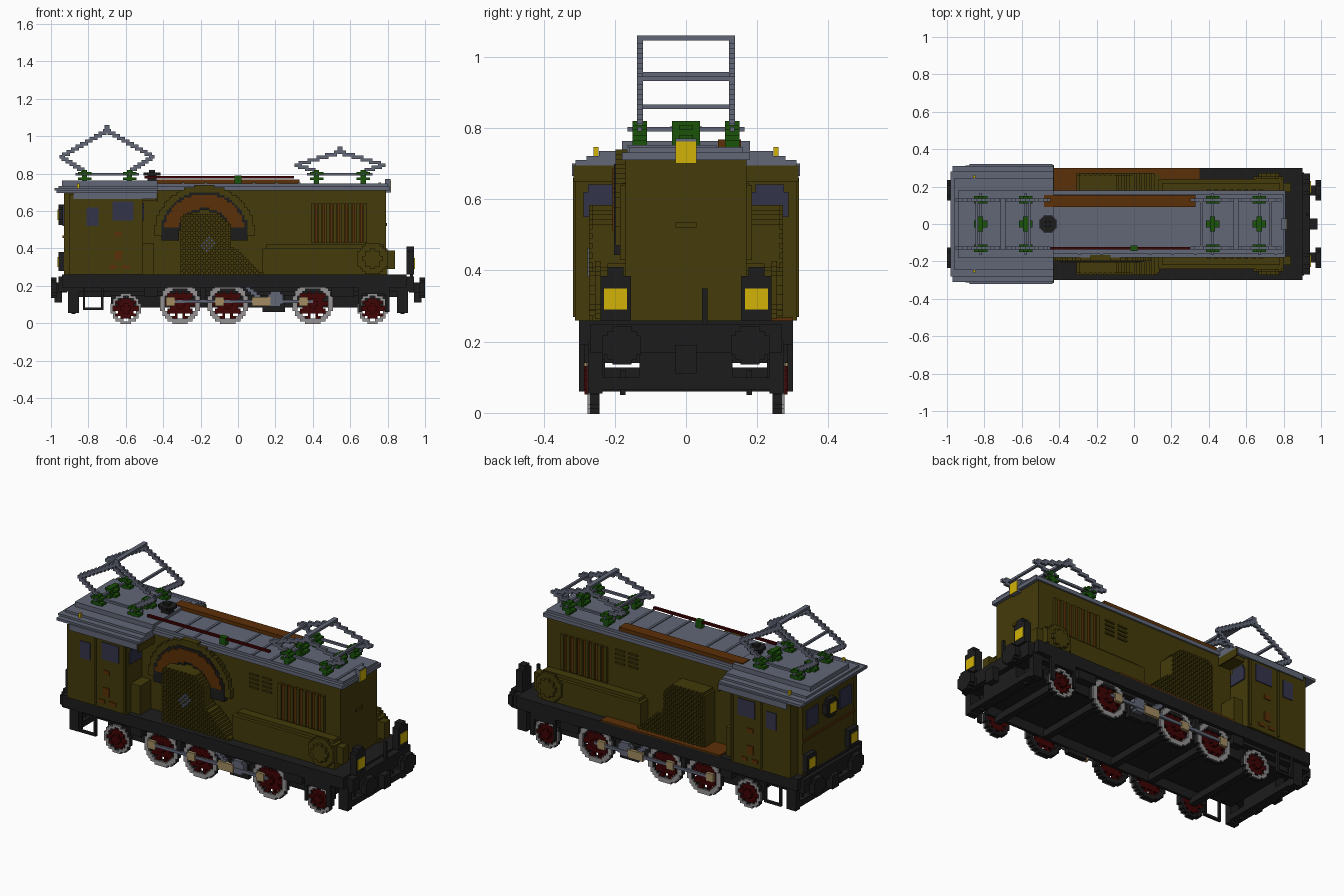
import bpy, bmesh, math

cube = bpy.data.objects.get("Cube")
if cube:
    bpy.data.objects.remove(cube)

V = 0.0135  # size of one building block


def material(name, r, g, b):
    m = bpy.data.materials.new(name)
    m.use_nodes = True
    m.diffuse_color = (r, g, b, 1)
    m.node_tree.nodes["Principled BSDF"].inputs["Base Color"].default_value = (r, g, b, 1)
    return m


OLIVE = material("olive", .056, .043, .003)
GREY = material("blue_grey", .12, .135, .18)
BLACK = material("black", .012, .012, .012)
BROWN = material("brown", .105, .029, .002)
RED = material("dark_red", .05, .001, .001)
GREEN = material("green", .01, .085, .003)
YELLOW = material("yellow", .64, .45, .002)
STEEL = material("light_steel", .3, .29, .29)
TAN = material("tan", .36, .26, .12)
GLASS = material("window_blue", .033, .033, .07)


def part(name, mat, boxes, mirror=False):
    """Join boxes (x0, x1, y0, y1, z0, z1) into one object, optionally mirrored in y."""
    bm = bmesh.new()
    for x0, x1, y0, y1, z0, z1 in boxes:
        for s in ((1, -1) if mirror else (1,)):
            cube_verts = bmesh.ops.create_cube(bm, size=1)["verts"]
            for v in cube_verts:
                v.co = ((x0 + x1) / 2 + v.co.x * (x1 - x0),
                        s * (y0 + y1) / 2 + v.co.y * (y1 - y0),
                        (z0 + z1) / 2 + v.co.z * (z1 - z0))
    me = bpy.data.meshes.new(name)
    bm.to_mesh(me)
    bm.free()
    me.materials.append(mat)
    ob = bpy.data.objects.new(name, me)
    bpy.context.collection.objects.link(ob)


def runs(test, radius, cx, cz):
    """Stepped rows of blocks where test(dx, dz) holds, as (u0, u1, z0, z1)."""
    n = math.ceil(radius / V)
    out = []
    for j in range(-n, n):
        start = None
        for i in range(-n, n + 1):
            inside = i < n and test((i + .5) * V, (j + .5) * V)
            if inside and start is None:
                start = i
            if not inside and start is not None:
                out.append((cx + start * V, cx + i * V, cz + j * V, cz + (j + 1) * V))
                start = None
    return out


def disc(cx, cz, r, y0, y1, r_in=0):
    rows = runs(lambda a, b: r_in <= math.hypot(a, b) < r, r, cx, cz)
    return [(a, b, y0, y1, c, d) for a, b, c, d in rows]


def end_disc(cy, cz, r, x0, x1):
    rows = runs(lambda a, b: math.hypot(a, b) < r, r, cy, cz)
    return [(x0, x1, a, b, c, d) for a, b, c, d in rows]


def stair(points, y0, y1, half=V * .65):
    """Stepped rod along a path in x and z."""
    out = []
    for (xa, za), (xb, zb) in zip(points, points[1:]):
        n = max(1, round(abs(zb - za) / V))
        for k in range(n + 1):
            xs = [xa + (xb - xa) * max(0, min(1, (k + o) / n)) for o in (-.5, .5)]
            z = za + (zb - za) * k / n
            out.append((min(xs) - half, max(xs) + half, y0, y1, z - half, z + half))
    return out


# Running frame, skirts and end beams
part("running_frame", BLACK, [(-.94, .90, -.30, .30, .19, .26), (-.96, .94, -.27, .27, .17, .25),
                              (-.85, .85, -.23, .23, .14, .19)])
part("inner_frame", BLACK, [(-.68, .80, .228, .243, .085, .15), (-.5, -.43, .23, .29, .14, .2),
                            (.5, .62, .23, .29, .14, .2), (.13, .25, .23, .26, .06, .15),
                            (-.20, -.17, .23, .29, .12, .2)], True)
part("end_guards", BLACK, [(s * .88 - .03, s * .88 + .03, -.26, .26, .065, .1) for s in (-1, 1)]
     + [(s * .88 - .03, s * .88 + .03, -.13, .13, .065, .18) for s in (-1, 1)])
part("end_guard_posts", BLACK, [(s * .88 - .03, s * .88 + .03, .235, .275, .055, .2) for s in (-1, 1)]
     + [(s * .88 - .01, s * .88 + .01, .17, .185, .05, .12) for s in (-1, 1)], True)
part("side_steps", BLACK, [(-.83, -.72, .285, .3, .07, .083), (-.83, -.817, .285, .3, .07, .2),
                           (-.733, -.72, .285, .3, .07, .2), (.645, .66, .285, .3, .06, .2),
                           (.785, .81, .285, .3, .06, .2), (.645, .81, .285, .3, .155, .2)], True)

# Buffers and couplings
buffers = []
for s in (-1, 1):
    for cy in (-.18, .18):
        buffers += end_disc(cy, .19, .057, s * .985 - .015, s * .985 + .015)
        buffers += end_disc(cy, .19, .032, s * .945 - .03, s * .945 + .03)
    buffers.append((s * .96 - .02, s * .96 + .02, -.03, .03, .11, .19))
part("buffers_and_couplings", BLACK, buffers)
part("hand_post", BLACK, [(.92, .935, .045, .06, .2, .35)])

# Wheels with dark treads and light outer faces
treads, tyres, spokes, hubs, axles = [], [], [], [], []
for cx, r in ((-.60, .08), (.72, .08), (-.31, .107), (-.055, .107), (.40, .107)):
    treads += disc(cx, r - .002, r, .243, .27, r * .77)
    tyres += disc(cx, r - .002, r, .27, .277, r * .77)
    rows = runs(lambda a, b: math.hypot(a, b) < r * .79 and
                (math.hypot(a, b) < r * .55 or math.cos(10 * math.atan2(b, a)) > -.2), r, cx, r - .002)
    spokes += [(a, b, .245, .268, c, d) for a, b, c, d in rows]
    hubs += disc(cx, r - .002, .022, .268, .285)
    axles.append((cx - .02, cx + .02, -.245, .245, r - .02, r + .02))
part("wheel_treads", BLACK, treads, True)
part("wheel_tyres", STEEL, tyres, True)
part("wheel_spokes", RED, spokes, True)
part("wheel_hubs", RED, hubs, True)
part("axles", BLACK, axles)
part("coupling_rods", GREY, [(-.36, .40, .28, .293, .108, .125)] + disc(.20, .13, .045, .26, .29)
     + stair([(.05, .19), (.12, .13)], .265, .285), True)
part("rod_bearings", TAN, [(x - w, x + w, .278, .297, .092, .14)
                           for x, w in ((-.36, .024), (-.10, .024), (.125, .05), (.35, .024))], True)

# Driver cab
part("cab_body", OLIVE, [(-.90, -.51, -.312, .312, .26, .69), (-.93, -.51, -.24, .24, .26, .70),
                         (-.56, -.44, -.28, .28, .655, .71), (-.436, -.428, -.316, .316, .65, .695)])
part("cab_door_frame", OLIVE, [(x, x + V, .312, .318, .27, .66) for x in (-.72, -.53)], True)
part("cab_side_windows", GLASS, [(-.81, -.745, .312, .317, .52, .62), (-.67, -.56, .312, .317, .55, .65)], True)
part("cab_door_marks", BROWN, [(x - .02, x + .02, .312, .317, z - w, z + w) for x, z, w in
                               ((-.64, .475, .012), (-.64, .36, .025), (-.67, .30, .01), (-.60, .30, .01))], True)
part("cab_forward_windows", GLASS, [(-.51, -.503, .18, .288, .55, .62), (-.51, -.503, .195, .275, .62, .642)], True)
part("cab_end_windows", GLASS, [(-.937, -.93, .1, .21, .52, .63)], True)
part("cab_end_stripe", BROWN, [(-.937, -.93, -.24, .24, .455, .468)])
part("cab_roof_sides", GREY, [(-.88, -.437, .30, .32, .665, .70)], True)
part("cab_roof", GREY, [(-.97, -.43, -.31, .31, .695, .71), (-.98, -.43, -.28, .28, .71, .722),
                        (-.96, -.43, -.245, .245, .722, .735), (-.94, -.43, -.18, .18, .735, .763)])
part("marker_lamps", YELLOW, [(-.862, -.848, .246, .26, .715, .747)], True)

# Machine room
part("machine_room", OLIVE, [(-.52, .79, -.17, .17, .26, .71)])
part("machine_room_roof", GREY, [(-.45, .81, -.18, .18, .71, .732), (-.45, .80, -.16, .16, .732, .747)])
part("roof_panel_ribs", GREY, [(x, x + V, -.165, .085, .745, .752) for x in (-.3, -.18, .08, .2, .32, .75)])
part("wall_cabinet", OLIVE, [(-.51, -.45, .17, .27, .26, .43)], True)
part("end_slot", OLIVE, [(.79, .797, -.03, .03, .52, .535)])

# Arched surround on the front wall
cx, cz = -.18, .47
part("arch_rim", OLIVE, [b for b in disc(cx, cz, .27, -.198, -.165, .185) if b[4] >= cz])
part("arch_edge", BLACK, [b for b in disc(cx, cz, .235, -.202, -.17, .13) if b[4] >= .43])
part("arch_panel", BROWN, [b for b in disc(cx, cz, .222, -.207, -.2, .145) if b[4] >= .5])

# Lattice cage with a stepped slope
cage_z = .26 + V * 12


def in_cage(a, b):
    top = .585 - max(0, abs(a + .03) - .09) * .9
    if a > .12:
        top = .42 - (a - .12) * .9
    return -.15 < a < .31 and .26 <= cage_z + b < top


cage = runs(in_cage, .34, -.16, cage_z)
part("cage", OLIVE, [(a, b, .17, .262, c, d) for a, b, c, d in cage], True)
lattice = runs(lambda a, b: in_cage(a, b) and (math.floor(a / V) + math.floor(b / V)) % 2 == 0,
               .34, -.16, cage_z)
part("cage_lattice", OLIVE, [(a, b, .262, .272, c, d) for a, b, c, d in lattice], True)
boss = runs(lambda a, b: abs(a) + abs(b) < .05 and
            (math.floor(a / V) + math.floor(b / V)) % 2 == 0, .06, -.16, cage_z)
part("cage_boss", GREY, [(a, b, -.276, -.262, c, d) for a, b, c, d in boss])

# Equipment boxes low on the side
part("side_box", OLIVE, [(.13, .80, .17, .24, .26, .40), (.15, .78, .17, .22, .40, .42),
                         (.80, .84, .17, .22, .29, .39)] + disc(.72, .345, .085, .24, .255), True)
part("side_box_cap", OLIVE, disc(.72, .345, .05, .255, .272), True)

# Louvres and grille
part("louvres", OLIVE, [(x, x + .06, .17, .178, z, z + .009) for x in (.195, .28)
                        for z in (.56, .585, .61, .635)], True)
part("grille_bars", OLIVE, [(.39 + k * .04, .41 + k * .04, .17, .186, .43, .64) for k in range(8)], True)
part("grille_slats", BROWN, [(.412 + k * .04, .425 + k * .04, .17, .179, .43, .64) for k in range(7)], True)
part("walkway_board", BROWN, [(-.43, .35, .17, .30, .26, .268)])

# Headlights set flush in dark housings
part("headlight_mounts", BLACK, [(.90, .942, .155, .24, .26, .385), (.90, .942, .175, .22, .385, .41),
                                 (-.96, -.90, .155, .24, .28, .38)], True)
part("headlights", YELLOW, [(.942, .946, .166, .23, .29, .35), (-.964, -.96, .17, .225, .30, .355)], True)
part("cab_lamp_ring", BLACK, end_disc(0, .58, .052, -.96, -.93))
part("cab_lamp", YELLOW, end_disc(0, .58, .032, -.964, -.96))
part("roof_lamp_case", GREY, [(.785, .815, -.03, .03, .70, .77)])
part("roof_lamp", YELLOW, [(.815, .819, -.03, .03, .70, .762)])

# Roof equipment
part("roof_board", BROWN, [(-.48, .33, .09, .155, .747, .768)])
part("roof_conductor", RED, [(-.5, .30, -.137, -.122, .775, .788)])
part("horn", BLACK, [(-.485, -.435, -.025, .025, .745, .79), (-.505, -.415, -.025, .025, .79, .805),
                     (-.485, -.435, -.045, .045, .79, .805), (-.495, -.425, -.036, .036, .79, .805),
                     (-.475, -.445, -.015, .015, .805, .82)])

insulators, frames = [(-.02, .02, -.145, -.115, .745, .79)], []
for xa, xb in ((-.82, -.58), (.42, .67)):
    for x in (xa, xb):
        for y, w in ((-.13, .02), (.13, .02), (0, .04)):
            insulators += [(x - .014, x + .014, y - w, y + w, .745, .82),
                           (x - .036, x + .036, y - .02, y + .02, .765, .78),
                           (x - .036, x + .036, y - .02, y + .02, .795, .808)]
        frames.append((x - V / 2, x + V / 2, -.165, .165, .79, .803))
    for y in (-.13, .13):
        frames.append((xa - .05, xb + .05, y - V / 2, y + V / 2, .79, .803))
part("insulators", GREEN, insulators)
part("collector_frames", GREY, frames)


def collector(name, cx, foot, knee, knee_z, top, tie_z):
    """Diamond arms on both sides, tied by cross bars."""
    path = [(-foot, .81), (-knee, knee_z), (0, top - .03), (knee, knee_z), (foot, .81)]
    bars = stair([(cx + x, z) for x, z in path], .121, .137)
    bars.append((cx - V, cx + V, .121, .137, top - .04, top))
    part(name + "_arms", GREY, bars, True)
    tie_x = knee * (top - .03 - tie_z) / (top - .03 - knee_z)
    ties = [(cx - V, cx + V, -.13, .13, top - V, top)]
    ties += [(cx + s * tie_x - V / 2, cx + s * tie_x + V / 2, -.13, .13, tie_z - V / 2, tie_z + V / 2)
             for s in (-1, 1)]
    part(name + "_cross_bars", GREY, ties)


collector("raised_collector", -.70, .12, .245, .89, 1.06, .95)
collector("lowered_collector", .545, .12, .235, .845, .945, .86)
